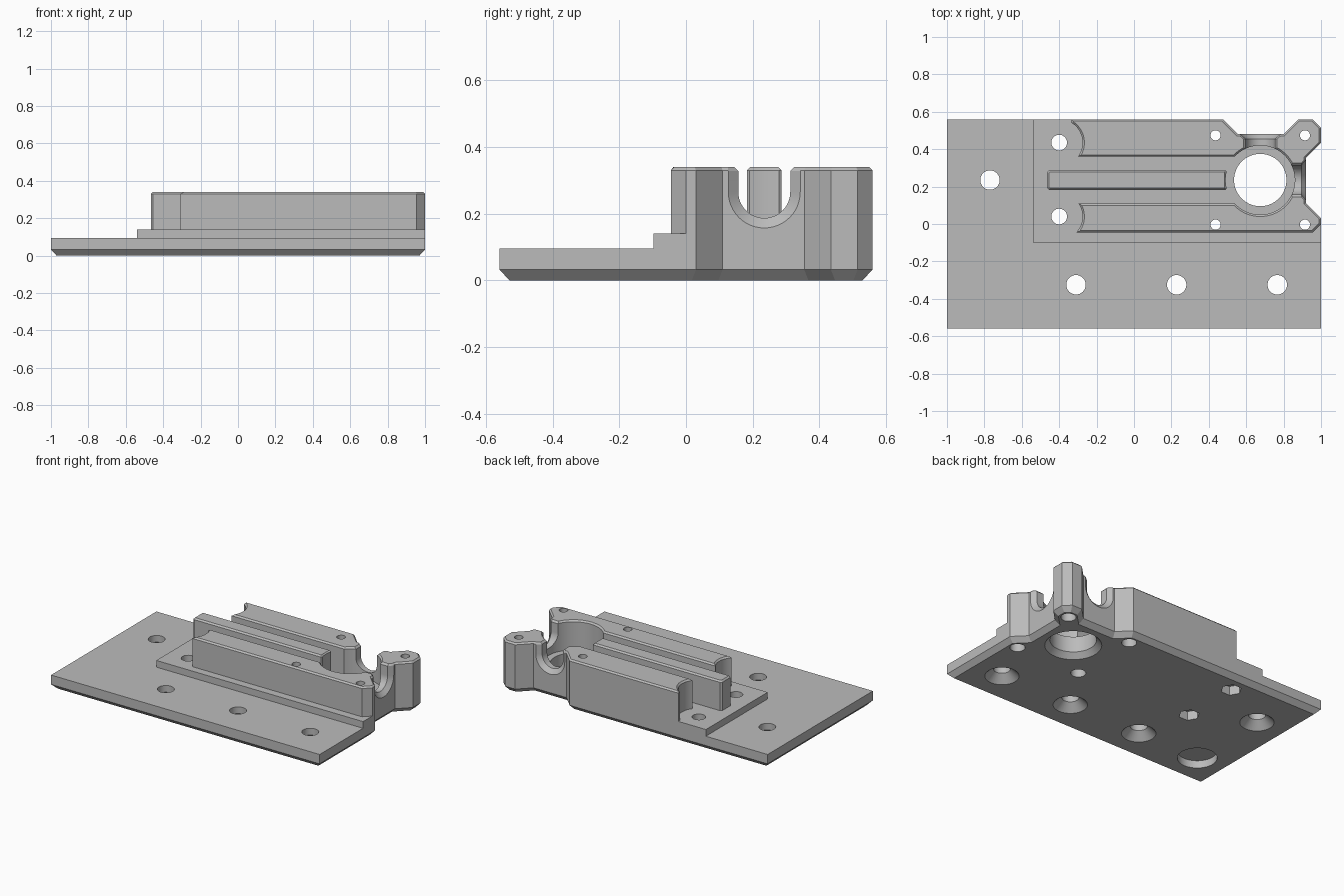
import bpy, bmesh
from math import cos, sin, radians
from mathutils import Vector

cube = bpy.data.objects.get("Cube")
if cube:
    bpy.data.objects.remove(cube, do_unlink=True)

grey = bpy.data.materials.new("plain_grey")
grey.use_nodes = True
GREY = (0.5, 0.5, 0.5, 1)
grey.diffuse_color = GREY
grey.node_tree.nodes["Principled BSDF"].inputs["Base Color"].default_value = GREY


def add_loft(bm, rings):
    """Skin a closed solid through equal-length rings of points."""
    rows = [[bm.verts.new(p) for p in ring] for ring in rings]
    faces = [bm.faces.new(rows[0]), bm.faces.new(rows[-1])]
    n = len(rows[0])
    for a, b in zip(rows, rows[1:]):
        for i in range(n):
            j = (i + 1) % n
            faces.append(bm.faces.new((a[i], a[j], b[j], b[i])))
    bmesh.ops.recalc_face_normals(bm, faces=faces)


def finish(bm, name):
    mesh = bpy.data.meshes.new(name)
    bm.to_mesh(mesh)
    bm.free()
    mesh.materials.append(grey)
    obj = bpy.data.objects.new(name, mesh)
    bpy.context.collection.objects.link(obj)
    return obj


def arc(cx, cy, r, start, end, steps):
    angles = [radians(start + (end - start) * i / steps) for i in range(steps + 1)]
    return [(cx + r * cos(a), cy + r * sin(a)) for a in angles]


def inset(points, d):
    """Mitred inward offset of a counter-clockwise outline."""
    out = []
    for i, p in enumerate(points):
        p, a, b = Vector(p), Vector(points[i - 1]), Vector(points[(i + 1) % len(points)])
        u, v = (p - a).normalized(), (b - p).normalized()
        n1, n2 = Vector((-u.y, u.x)), Vector((-v.y, v.x))
        out.append(p + (n1 + n2) * (d / (1 + n1.dot(n2))))
    return out


def prism(name, outline, levels):
    """Extrude an outline through (z, inset) levels."""
    bm = bmesh.new()
    add_loft(bm, [[(p[0], p[1], z) for p in inset(outline, d)] for z, d in levels])
    return finish(bm, name)


BORE = (0.675, 0.235)
RIGHT_END = [(1, 0.03), (0.92, 0.11), (0.92, 0.355), (1, 0.435), (1, 0.515), (0.955, 0.56),
             (0.88, 0.56), (0.80, 0.48), (0.555, 0.48), (0.475, 0.56)]
TOP = [(0.14, 0), (0.33, 0), (0.34, 0.01)]

# Plate with chamfered underside, and the raised pad on it
parts = [
    prism("base_plate", [(-1, -0.56), (1, -0.56)] + RIGHT_END + [(-1, 0.56)],
          [(0, 0.03), (0.032, 0), (0.095, 0)]),
    prism("raised_pad", [(-0.54, -0.098), (1, -0.098)] + RIGHT_END + [(-0.54, 0.56)],
          [(0.095, 0), (0.14, 0)]),
]

# Two side rails joined by the round housing
housing = [(0.955, -0.045), (1, 0)] + RIGHT_END + [(-0.335, 0.56)]
housing += arc(-0.4, 0.435, 0.125, 58, -37, 12)
housing += arc(*BORE, 0.185, 137.5, -137.5, 48)
housing += arc(-0.4, 0.04, 0.125, 34, -43, 10)
parts.append(prism("rails_and_housing", housing, TOP))

# Central rail, hollowed at the end facing the bore
rail = [(-0.455, 0.183), (0.49, 0.183)] + arc(*BORE, 0.185, 194, 166, 6)
rail += [(0.49, 0.287), (-0.455, 0.287), (-0.465, 0.277), (-0.465, 0.193)]
parts.append(prism("centre_rail", rail, TOP))

# Hole cutters: stepped round or hexagonal profiles
cut = bmesh.new()


def hole(x, y, profile, sides=32):
    add_loft(cut, [[(x + r * cos(radians(360 * i / sides)), y + r * sin(radians(360 * i / sides)), z)
                    for i in range(sides)] for r, z in profile])


for x, y in [(-0.77, 0.235), (-0.31, -0.325), (0.228, -0.325), (0.766, -0.325)]:
    hole(x, y, [(0.104, -0.02), (0.104, 0), (0.052, 0.05), (0.052, 0.2)])
for x in (0.436, 0.914):
    for y in (-0.003, 0.474):
        hole(x, y, [(0.046, -0.02), (0.046, 0.06), (0.027, 0.06), (0.027, 0.4)])
hole(*BORE, [(0.172, -0.02), (0.172, 0), (0.14, 0.035), (0.14, 0.16)], 64)
hole(-0.77, -0.325, [(0.12, -0.02), (0.12, 0.05)], 48)
for y in (0.04, 0.435):
    hole(-0.4, y, [(0.042, 0.05), (0.042, 0.2)])
    hole(-0.4, y, [(0.064, -0.02), (0.064, 0.06)], 6)


# U-shaped openings through the housing wall, flared outward
def slot(along, across):
    rings = []
    for dist, r in [(0.1, 0.078), (0.22, 0.078), (0.245, 0.108), (0.31, 0.108)]:
        outline = arc(0, 0.265, r, 180, 360, 24)
        outline += [(r, 0.328), (r + 0.032, 0.36), (-r - 0.032, 0.36), (-r, 0.328)]
        rings.append([Vector((*BORE, z)) + along * dist + across * s for s, z in outline])
    add_loft(cut, rings)


X, Y = Vector((1, 0, 0)), Vector((0, 1, 0))
slot(X, Y)
slot(Y, X)
cutter = finish(cut, "hole_cutter")
cutter.hide_render = True

# Cut every part, then shade
for obj in parts:
    mod = obj.modifiers.new("holes", "BOOLEAN")
    mod.operation = "DIFFERENCE"
    mod.solver = "EXACT"
    mod.use_self = True
    mod.object = cutter
    bpy.ops.object.select_all(action="DESELECT")
    bpy.context.view_layer.objects.active = obj
    obj.select_set(True)
    bpy.ops.object.modifier_apply(modifier=mod.name)
    bpy.ops.object.shade_smooth_by_angle(angle=radians(25))
bpy.data.objects.remove(cutter, do_unlink=True)
